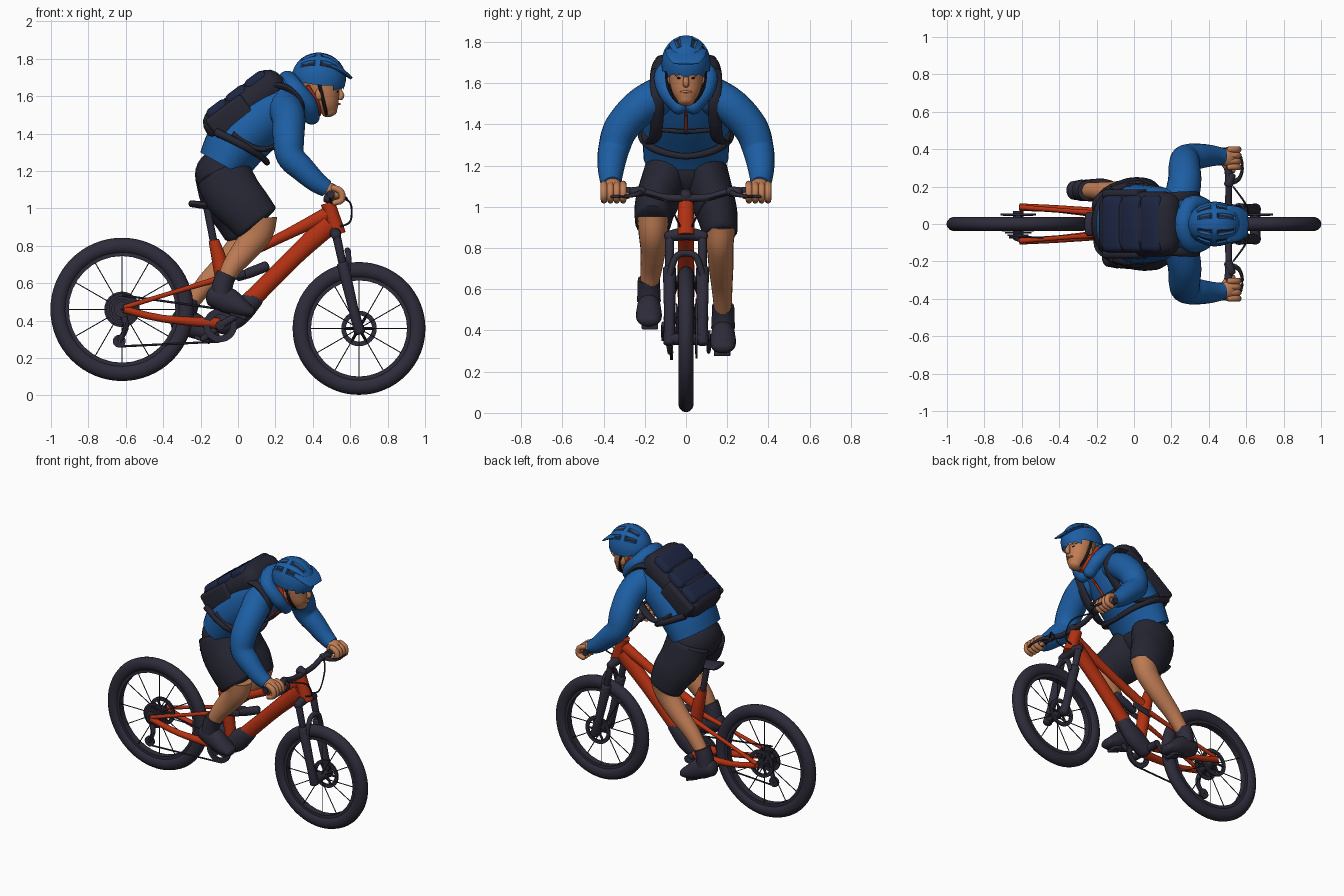
import bpy, bmesh, math
from mathutils import Vector, Matrix

old_cube = bpy.data.objects.get("Cube")
if old_cube:
    bpy.data.objects.remove(old_cube, do_unlink=True)


def make_material(name, red, green, blue):
    material = bpy.data.materials.new(name)
    material.use_nodes = True
    material.diffuse_color = (red, green, blue, 1)
    material.node_tree.nodes["Principled BSDF"].inputs["Base Color"].default_value = (red, green, blue, 1)
    return material


RUBBER = make_material("charcoal_rubber", .027, .025, .042)
CLOTH = make_material("dark_cloth", .019, .019, .033)
NAVY = make_material("navy_fabric", .012, .019, .055)
BLUE = make_material("bright_blue", .012, .112, .37)
RED = make_material("orange_red_paint", .46, .031, .006)
SKIN = make_material("warm_skin", .53, .205, .09)
BLACK = make_material("near_black", .008, .008, .012)


def finish(name, bm, *materials):
    """Turn a bmesh into a smooth object with sharp creases."""
    bmesh.ops.recalc_face_normals(bm, faces=bm.faces)
    mesh = bpy.data.meshes.new(name)
    bm.to_mesh(mesh)
    bm.free()
    for material in materials:
        mesh.materials.append(material)
    mesh.shade_smooth()
    mesh.set_sharp_from_angle(angle=math.radians(45))
    obj = bpy.data.objects.new(name, mesh)
    bpy.context.collection.objects.link(obj)
    return obj


def refine(rows, steps):
    """Catmull-Rom interpolation of positions and radii."""
    out = []
    for i in range(len(rows) - 1):
        a, b, c, d = rows[max(i - 1, 0)], rows[i], rows[i + 1], rows[min(i + 2, len(rows) - 1)]
        for k in range(steps):
            t = k / steps
            out.append(b + (c - a) * (t / 2) + (a * 2 - b * 5 + c * 4 - d) * (t * t / 2)
                       + (b * 3 - a - c * 3 + d) * (t ** 3 / 2))
    return out + [rows[-1]]


def sweep(name, sections, material, sides=16, steps=1, dome=0, hint="Y"):
    """Loft ellipses (x, y, z, depth radius, side radius) along a path."""
    rows = refine([Vector(s if len(s) == 5 else (*s, s[-1])) for s in sections], steps)
    points = [Vector(r[:3]) for r in rows]
    last = len(rows) - 1
    rings = [(p, (points[min(i + 1, last)] - points[max(i - 1, 0)]).normalized(), r[3], r[4])
             for i, (p, r) in enumerate(zip(points, rows))]
    if dome:
        def caps(ring, sign):
            p, t, a, b = ring
            return [(p + t * sign * dome * min(a, b) * math.sin(w), t, a * math.cos(w), b * math.cos(w))
                    for w in (.4, .8, 1.15, 1.45)]
        rings = caps(rings[0], -1)[::-1] + rings + caps(rings[-1], 1)
    axis = Vector((hint == "X", hint == "Y", hint == "Z"))
    bm = bmesh.new()
    loops = []
    for p, t, a, b in rings:
        side = (axis - t * axis.dot(t)).normalized()
        up = side.cross(t)
        turns = [math.tau * k / sides for k in range(sides)]
        loops.append([bm.verts.new(p + up * a * math.cos(w) + side * b * math.sin(w)) for w in turns])
    for low, high in zip(loops, loops[1:]):
        for k in range(sides):
            j = (k + 1) % sides
            bm.faces.new((low[k], low[j], high[j], high[k]))
    bm.faces.new(loops[0])
    bm.faces.new(loops[-1])
    return finish(name, bm, material)


def lathe(name, centre, profile, material, sides=48):
    """Revolve a closed (radius, offset) profile about the y axis."""
    bm = bmesh.new()
    loops = []
    for k in range(sides):
        turn = Matrix.Translation(centre) @ Matrix.Rotation(math.tau * k / sides, 4, "Y")
        loops.append([bm.verts.new(turn @ Vector((r, y, 0))) for r, y in profile])
    for k in range(sides):
        for m in range(len(profile)):
            a, b, n = loops[k], loops[(k + 1) % sides], (m + 1) % len(profile)
            bm.faces.new((a[m], b[m], b[n], a[n]))
    return finish(name, bm, material)


def disc(name, x, y, z, inner, outer, half, material):
    return lathe(name, (x, y, z), [(inner, -half), (outer, -half), (outer, half), (inner, half)], material, 32)


def ball(name, centre, radii, material):
    bm = bmesh.new()
    bmesh.ops.create_uvsphere(bm, u_segments=24, v_segments=14, radius=1,
                              matrix=Matrix.Translation(centre) @ Matrix.Diagonal((*radii, 1)))
    return finish(name, bm, material)


def box(name, centre, size, material, pitch=0, bevel=.01):
    bm = bmesh.new()
    bmesh.ops.create_cube(bm, size=1, matrix=Matrix.Diagonal((*size, 1)))
    bmesh.ops.bevel(bm, geom=bm.edges[:], offset=bevel, segments=4, profile=.5, affect="EDGES")
    bm.transform(Matrix.Translation(centre) @ Matrix.Rotation(-math.radians(pitch), 4, "Y"))
    return finish(name, bm, material)


def wheel(label, x, z, radius):
    # Tyre, rim, hub and spokes
    mid = radius - .044
    ring = [math.tau * k / 14 for k in range(14)]
    lathe(label + "_tyre", (x, 0, z), [(mid + .044 * math.cos(w), .038 * math.sin(w)) for w in ring], RUBBER, 64)
    disc(label + "_rim", x, 0, z, radius - .098, radius - .07, .022, RUBBER)
    disc(label + "_hub", x, 0, z, .005, .028, .07, RUBBER)
    bm = bmesh.new()
    for k in range(12):
        length = radius - .08
        place = (Matrix.Translation((x, 0, z)) @ Matrix.Rotation(math.tau * k / 12, 4, "Y")
                 @ Matrix.Translation((0, .015 * (-1) ** k, length / 2)))
        bmesh.ops.create_cone(bm, segments=6, radius1=.003, radius2=.003, depth=length, matrix=place, cap_ends=True)
    finish(label + "_spokes", bm, RUBBER)
    # Pierced brake disc
    disc(label + "_brake_disc", x, .05, z, .07, .095, .005, RUBBER)
    for k in range(6):
        w = math.tau * k / 6
        sweep(label + "_disc_arm", [(x, .05, z, .008), (x + .08 * math.cos(w), .05, z + .08 * math.sin(w), .008)],
              RUBBER, 6)


wheel("rear", -.62, .46, .383)
wheel("front", .647, .358, .355)

# Frame tubes
sweep("head_tube", [(.48, 0, 1.03, .038), (.535, 0, .86, .043)], RED)
sweep("down_tube", [(.49, 0, .92, .06, .04), (.3, 0, .74, .048, .04), (.05, 0, .49, .05, .04)], RED, steps=4)
sweep("top_tube", [(.48, 0, .97, .04, .032), (.2, 0, .83, .027), (-.1, 0, .69, .03)], RED, steps=4)
sweep("seat_tube", [(-.13, 0, .83, .028), (-.09, 0, .68, .042), (-.05, 0, .42, .035)], RED, steps=4)
sweep("motor_cover", [(.09, 0, .52, .05, .042), (0, 0, .44, .07, .05), (-.09, 0, .38, .06, .05)],
      RUBBER, steps=4, dome=.8)
sweep("seat_post", [(-.13, 0, .82, .02), (-.165, 0, 1.0, .02)], RUBBER)
sweep("saddle", [(-.25, 0, 1.025, .018, .065), (-.16, 0, 1.015, .02, .06), (-.08, 0, 1.015, .018, .03),
                 (0, 0, 1.01, .016, .022)], RUBBER, steps=4, dome=.8)
sweep("shock", [(0, 0, .63, .02), (.06, 0, .655, .028), (.15, 0, .69, .028)], RUBBER, dome=.6)
for s in (-1, 1):
    sweep("seat_stay", [(-.61, s * .09, .47, .014), (-.35, s * .07, .55, .012), (-.08, s * .05, .63, .018)], RED, 12, 3)
    sweep("chain_stay", [(-.61, s * .09, .46, .02), (-.4, s * .08, .41, .02), (-.1, s * .05, .385, .03)], RED, 12, 3)
    sweep("rocker_link", [(-.1, s * .045, .62, .022, .01), (.03, s * .04, .65, .02, .01)], RUBBER, 12, dome=1)
    # Fork
    sweep("fork_lower", [(.65, s * .08, .34, .03), (.62, s * .08, .45, .026), (.56, s * .08, .7, .032)], RUBBER, dome=.5)
    sweep("fork_upper", [(.56, s * .08, .7, .021), (.525, s * .08, .86, .023)], RUBBER, dome=.5)
    # Brake lever, clamp and cable
    sweep("brake_clamp", [(.505, s * .21, 1.075, .024), (.52, s * .26, 1.072, .024)], RUBBER, 12, dome=.6, hint="X")
    sweep("brake_lever", [(.51, s * .22, 1.07, .016), (.56, s * .24, 1.06, .012), (.58, s * .3, 1.05, .008),
                          (.57, s * .36, 1.05, .008)], RUBBER, 8, 3, .8)
    sweep("brake_cable", [(.53, s * .2, 1.06, .005), (.6, s * .1, 1.03, .005), (.6, s * .04, .93, .005),
                          (.53, s * .03, .9, .005)], RUBBER, 6, 5)
    sweep("handle_grip", [(.505, s * .27, 1.075, .021), (.495, s * .41, 1.075, .021)], RUBBER, hint="X")
sweep("fork_crown", [(.525, -.09, .855, .026), (.52, 0, .87, .032), (.525, .09, .855, .026)], RUBBER, 12, 4, .6, "X")
sweep("fork_arch", [(.59, -.08, .67, .016), (.59, -.05, .755, .016), (.585, 0, .775, .016),
                    (.59, .05, .755, .016), (.59, .08, .67, .016)], RUBBER, 10, 4, 0, "X")
sweep("stem", [(.475, 0, 1.06, .03), (.51, 0, 1.045, .028)], RUBBER, dome=.5)
sweep("handlebar", [(.495, -.41, 1.075, .016), (.505, -.22, 1.075, .017), (.505, -.1, 1.045, .018),
                    (.505, .1, 1.045, .018), (.505, .22, 1.075, .017), (.495, .41, 1.075, .016)],
      RUBBER, 12, 4, 0, "X")

# Drivetrain
for k in range(4):
    disc("cassette_cog", -.62, -.035 - k * .012, .46, .06 - k * .013, .085 - k * .014, .004, RUBBER)
disc("chainring", -.095, -.075, .375, .055, .09, .006, RUBBER)
disc("crank_axle", -.095, 0, .375, .002, .025, .12, RUBBER)
sweep("chain_top", [(-.62, -.07, .535, .006), (-.095, -.075, .462, .006)], RUBBER, 6)
sweep("chain_bottom", [(-.63, -.07, .262, .006), (-.095, -.075, .288, .006)], RUBBER, 6)
sweep("derailleur_cage", [(-.61, -.08, .42, .018), (-.6, -.085, .36, .016), (-.635, -.075, .29, .014)], RUBBER, 8, 3)
disc("derailleur_pulley", -.635, -.07, .29, .004, .034, .008, RUBBER)

# Legs, cranks, pedals and shoes; the far foot is lower and further back
shorts_near = [(-.08, -.09, 1.18, .15, .11), (-.03, -.12, 1.08, .152, .11),
               (.04, -.15, 1.0, .14, .1), (.1, -.16, .925, .13, .088)]
shorts_far = [(-.08, .09, 1.18, .15, .11), (-.05, .12, 1.06, .15, .11),
              (0, .15, .97, .137, .1), (.04, .165, .87, .115, .085)]
calf_near = [(.11, -.16, .95, .1, .078), (.105, -.16, .87, .082, .07), (.04, -.16, .78, .07, .06),
             (-.03, -.17, .69, .055, .052), (-.07, -.18, .61, .042)]
calf_far = [(.045, .165, .9, .1, .078), (.03, .165, .82, .08, .066), (-.06, .17, .71, .065, .06),
            (-.17, .175, .6, .052, .05), (-.255, .18, .49, .042)]
for label, s, dx, dz, shorts, calf in (("near", -1, 0, 0, shorts_near, calf_near),
                                       ("far", 1, -.19, -.13, shorts_far, calf_far)):
    sweep(label + "_shorts_leg", shorts, CLOTH, 24, 4, .2)
    sweep(label + "_calf", calf, SKIN, 20, 4)
    y = s * .18
    sweep(label + "_sock", [(dx - .06, y, dz + .65, .054), (dx - .08, y, dz + .6, .055),
                            (dx - .09, y, dz + .54, .058)], RUBBER, 16, 2)
    sweep(label + "_shoe", [(dx - .135, y, dz + .53, .055, .05), (dx - .06, y, dz + .51, .07, .058),
                            (dx + .02, y, dz + .468, .05, .063), (dx + .07, y, dz + .448, .03, .052)],
          RUBBER, 20, 4, .7)
    box(label + "_pedal", (dx, s * .175, dz + .428), (.09, .08, .02), RUBBER, -20, .006)
    sweep(label + "_crank", [(-.095, s * .11, .375, .02, .012), (dx, s * .11, dz + .43, .016, .01)], RUBBER, 12, dome=.8)
ball("shorts_seat", (-.085, 0, 1.18), (.145, .19, .14), CLOTH)

# Jacket with sleeves, collar and zip
sweep("jacket_body", [(-.078, 0, 1.23, .142, .205), (0, 0, 1.36, .165, .212), (.12, 0, 1.48, .165, .2),
                      (.22, 0, 1.57, .14, .18), (.3, 0, 1.63, .11, .135), (.35, 0, 1.665, .08, .09)],
      BLUE, 32, 5)
sweep("jacket_collar", [(.395, -.03, 1.485, .042), (.375, -.09, 1.56, .046), (.3, -.1, 1.645, .05),
                        (.265, 0, 1.685, .052), (.3, .1, 1.645, .05), (.375, .09, 1.56, .046),
                        (.395, .03, 1.485, .042)], BLUE, 14, 6, .8, "Z")
for s in (-1, 1):
    sweep("collar_trim", [(.432, s * .01, 1.5, .012), (.425, s * .065, 1.56, .012), (.37, s * .085, 1.655, .012)],
          RED, 8, 4)
sweep("zip", [(.437, 0, 1.5, .008), (.33, 0, 1.455, .008), (.235, 0, 1.355, .008)], RED, 8, 4)
for s in (-1, 1):
    sweep("sleeve", [(.245, s * .11, 1.545, .095), (.27, s * .22, 1.485, .09), (.27, s * .315, 1.38, .084),
                     (.28, s * .35, 1.28, .076), (.345, s * .362, 1.21, .068), (.42, s * .365, 1.14, .056),
                     (.475, s * .36, 1.105, .046)], BLUE, 20, 5)
    # Hand wrapped around the grip
    sweep("hand", [(.46, s * .36, 1.11, .034), (.5, s * .355, 1.1, .034, .048), (.53, s * .35, 1.075, .03, .05)],
          SKIN, 16, 3, .8)
    for k in range(4):
        y = s * (.305 + k * .031)
        sweep("finger", [(.51, y, 1.11, .017), (.55, y, 1.09, .018), (.555, y, 1.045, .017), (.515, y, 1.03, .015)],
              SKIN, 10, 3, .8)
    sweep("thumb", [(.48, s * .33, 1.09, .018), (.5, s * .295, 1.07, .016), (.53, s * .285, 1.05, .014)], SKIN, 10, 3, .8)
    # Backpack shoulder strap
    sweep("shoulder_strap", [(.13, s * .13, 1.66, .02, .034), (.26, s * .14, 1.645, .018, .034),
                             (.335, s * .14, 1.56, .018, .034), (.315, s * .14, 1.46, .018, .032),
                             (.21, s * .15, 1.34, .016, .03), (.1, s * .19, 1.32, .014, .02),
                             (-.03, s * .2, 1.4, .014, .02)], CLOTH, 12, 5)
sweep("chest_strap", [(.25, -.14, 1.375, .01), (.258, 0, 1.365, .012), (.25, .14, 1.375, .01)], CLOTH, 8, 5, 0, "X")
sweep("hip_belt", [(-.12, -.18, 1.41, .022), (.03, -.212, 1.335, .02), (.125, -.14, 1.275, .018), (.155, 0, 1.245, .016),
                   (.125, .14, 1.275, .018), (.03, .212, 1.335, .02), (-.12, .18, 1.41, .022)], CLOTH, 10, 5, 0, "Z")

# Backpack with quilted outer pads
pitch = 37
along = Vector((math.cos(math.radians(pitch)), 0, math.sin(math.radians(pitch))))
outward = Vector((-along.z, 0, along.x))
centre = Vector((.035, 0, 1.55))
box("backpack_body", centre, (.5, .345, .19), CLOTH, pitch, .085)
for k in range(3):
    box("backpack_pad", centre + along * (k - 1) * .128 + outward * .062, (.138, .305, .08), NAVY, pitch, .034)
for s in (-1, 1):
    box("backpack_side_pocket", centre - along * .1 + Vector((0, s * .16, 0)), (.24, .05, .13), CLOTH, pitch, .022)

# Head and face
sweep("neck", [(.32, 0, 1.58, .065), (.43, 0, 1.63, .06)], SKIN)
sweep("head", [(.49, 0, 1.515, .042, .042), (.478, 0, 1.555, .064, .066), (.455, 0, 1.62, .092, .082),
               (.44, 0, 1.7, .1, .088)], SKIN, 24, 4, .6)
sweep("nose", [(.54, 0, 1.64, .01), (.553, 0, 1.605, .016), (.548, 0, 1.592, .015)], SKIN, 10, 2, .8)
sweep("lips", [(.533, -.025, 1.556, .005), (.543, 0, 1.558, .006), (.533, .025, 1.556, .005)], SKIN, 8, 3, .8, "X")
for s in (-1, 1):
    ball("ear", (.435, s * .083, 1.61), (.022, .014, .032), SKIN)
    ball("eye", (.531, s * .034, 1.625), (.007, .01, .005), BLACK)
    sweep("brow", [(.54, s * .018, 1.645, .006), (.522, s * .055, 1.645, .006)], SKIN, 8, dome=1, hint="Z")
    sweep("helmet_strap", [(.43, s * .096, 1.68, .009), (.455, s * .085, 1.58, .009), (.47, s * .045, 1.515, .009),
                           (.475, 0, 1.498, .009)], BLACK, 8, 4)

# Helmet shell with sunken vents running front to back
bm = bmesh.new()
bmesh.ops.create_uvsphere(bm, u_segments=24, v_segments=16, radius=1, matrix=Matrix.Rotation(math.pi / 2, 4, "Y"))
bmesh.ops.delete(bm, geom=[f for f in bm.faces if f.calc_center_median().z < -.3], context="FACES")
vents = []
for face in bm.faces:
    c = face.calc_center_median()
    strip = int(abs(math.atan2(c.y, c.z)) / (math.pi / 12))
    if strip in (1, 3) and (-.65 < c.x < -.12 or .08 < c.x < .72):
        vents.append(face)
bm.transform(Matrix.Translation((.432, 0, 1.695)) @ Matrix.Rotation(.1, 4, "Y") @ Matrix.Diagonal((.145, .12, .138, 1)))
bmesh.ops.recalc_face_normals(bm, faces=bm.faces)
bmesh.ops.inset_region(bm, faces=vents, thickness=.008, depth=-.008)
for face in vents:
    face.material_index = 1
finish("helmet_shell", bm, BLUE, CLOTH)
sweep("helmet_visor", [(.5, 0, 1.76, .018, .1), (.56, 0, 1.73, .014, .092), (.605, 0, 1.697, .008, .065)],
      BLUE, 20, 3, .6)
